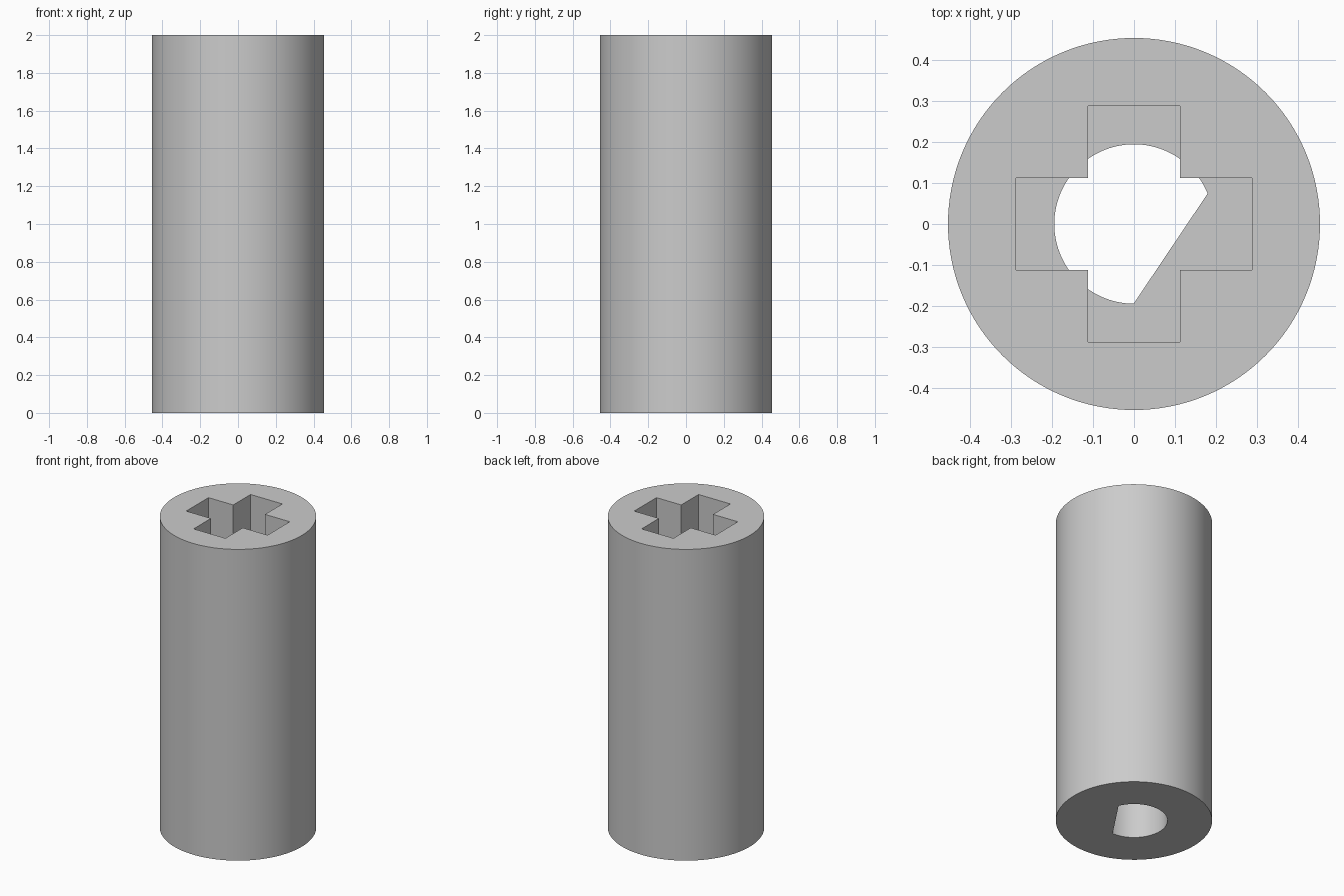
import bpy
import bmesh
from math import cos, sin, pi, radians, acos

HEIGHT, RADIUS = 2.0, 0.455
SOCKET_FLOOR = 1.0               # cross socket above, D bore below
ARM_LENGTH, ARM_HALF_WIDTH = 0.289, 0.113
BORE_RADIUS, FLAT_DISTANCE = 0.195, 0.108
FLAT_ANGLE = radians(-33.9)      # direction the bore's flat faces

cube = bpy.data.objects.get("Cube")
if cube:
    bpy.data.objects.remove(cube, do_unlink=True)

grey = bpy.data.materials.new("light grey")
grey.use_nodes = True
colour = (0.6, 0.6, 0.6, 1.0)
grey.diffuse_color = colour
grey.node_tree.nodes["Principled BSDF"].inputs["Base Color"].default_value = colour


def arc(radius, start, end, steps):
    """Points along an arc, both ends included."""
    angles = [start + (end - start) * i / steps for i in range(steps + 1)]
    return [(radius * cos(a), radius * sin(a)) for a in angles]


def prism(name, outline, bottom, top):
    """Extrude a closed outline between two heights."""
    bm = bmesh.new()
    base = bm.faces.new([bm.verts.new((x, y, bottom)) for x, y in outline])
    grown = bmesh.ops.extrude_face_region(bm, geom=[base], use_keep_orig=True)
    verts = [v for v in grown["geom"] if isinstance(v, bmesh.types.BMVert)]
    bmesh.ops.translate(bm, verts=verts, vec=(0, 0, top - bottom))
    bmesh.ops.recalc_face_normals(bm, faces=bm.faces)
    mesh = bpy.data.meshes.new(name)
    bm.to_mesh(mesh)
    bm.free()
    mesh.materials.append(grey)
    obj = bpy.data.objects.new(name, mesh)
    bpy.context.collection.objects.link(obj)
    return obj


# Round outer body
body = prism("coupler_body", arc(RADIUS, 0, 2 * pi, 128)[:-1], 0, HEIGHT)

# Cross-shaped socket: one arm's three corners turned through four quarters
corners = [(ARM_LENGTH, -ARM_HALF_WIDTH), (ARM_LENGTH, ARM_HALF_WIDTH),
           (ARM_HALF_WIDTH, ARM_HALF_WIDTH)]
cross = []
for quarter in range(4):
    cross += corners
    corners = [(-y, x) for x, y in corners]
socket = prism("cross_socket_cutter", cross, SOCKET_FLOOR, HEIGHT + 0.1)

# D-shaped shaft bore: the arc closes itself along the flat
half = acos(FLAT_DISTANCE / BORE_RADIUS)
d_shape = arc(BORE_RADIUS, FLAT_ANGLE + half, FLAT_ANGLE + 2 * pi - half, 72)
bore = prism("shaft_bore_cutter", d_shape, -0.1, SOCKET_FLOOR + 0.1)

# Cut both openings, then drop the cutters
bpy.ops.object.select_all(action="DESELECT")
bpy.context.view_layer.objects.active = body
body.select_set(True)
for cutter in (socket, bore):
    cutter.hide_render = True
    cut = body.modifiers.new(cutter.name, "BOOLEAN")
    cut.operation = "DIFFERENCE"
    cut.solver = "EXACT"
    cut.object = cutter
    bpy.ops.object.modifier_apply(modifier=cut.name)
    bpy.data.objects.remove(cutter, do_unlink=True)

bpy.ops.object.shade_smooth_by_angle(angle=radians(30))
